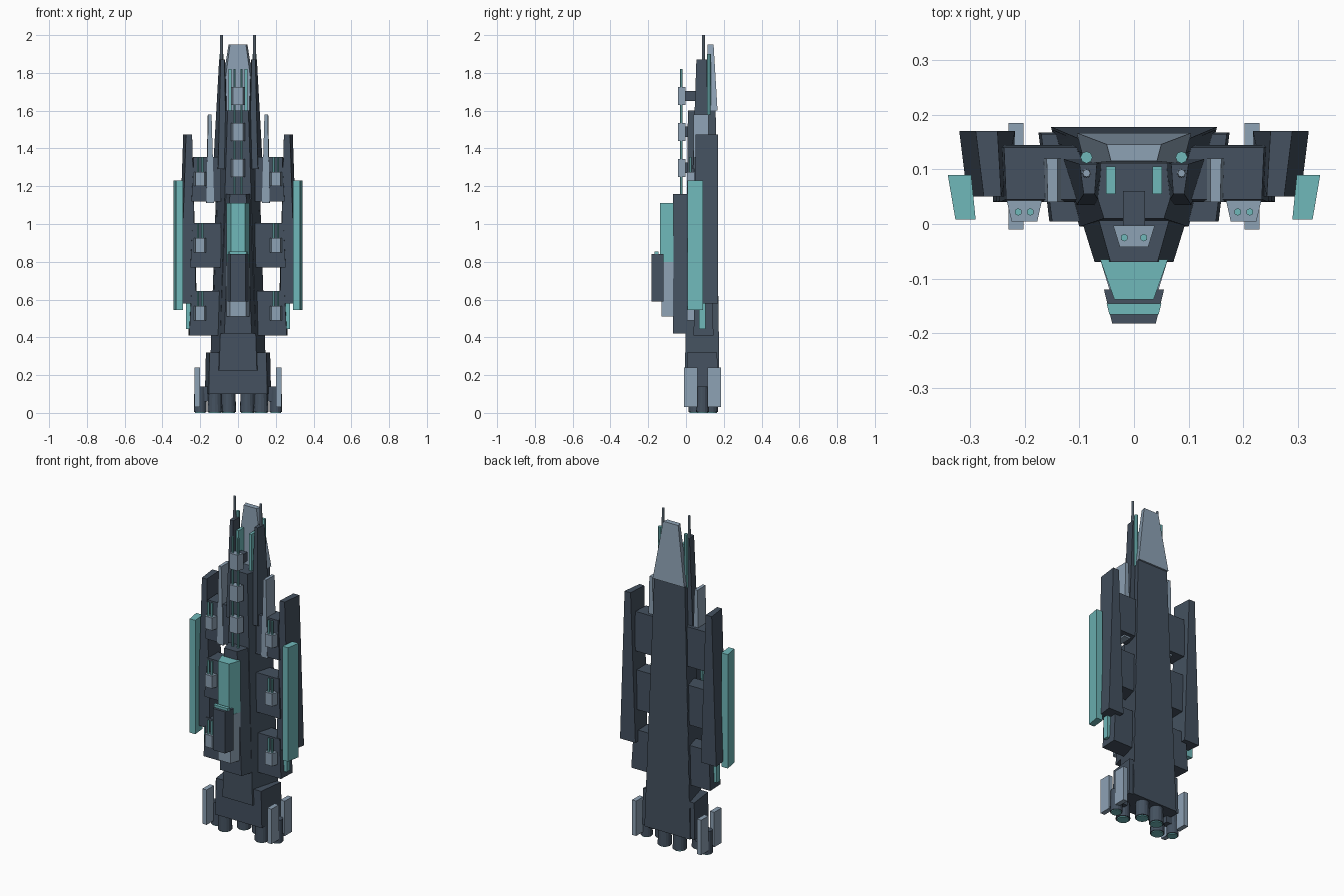
import bpy, bmesh, math

if "Cube" in bpy.data.objects:
    bpy.data.objects.remove(bpy.data.objects["Cube"])


def material(name, rgb):
    m = bpy.data.materials.new(name)
    m.diffuse_color = (*rgb, 1)
    m.use_nodes = True
    m.node_tree.nodes["Principled BSDF"].inputs["Base Color"].default_value = m.diffuse_color
    return m


SLATE = material("dark slate", (0.058, 0.082, 0.115))
GREY = material("blue grey", (0.27, 0.36, 0.46))
TEAL = material("teal", (0.16, 0.48, 0.49))


def finish(name, bm, mat, mirror):
    bmesh.ops.recalc_face_normals(bm, faces=bm.faces)
    me = bpy.data.meshes.new(name)
    bm.to_mesh(me)
    bm.free()
    me.materials.append(mat)
    ob = bpy.data.objects.new(name, me)
    bpy.context.collection.objects.link(ob)
    if mirror:
        ob.modifiers.new("mirror", 'MIRROR')
    return ob


def block(name, mat, z0, low, z1, high=None, mirror=False):
    """Tapered block; a section is (front y, x, x, back y, x, x)."""
    bm = bmesh.new()
    rings = []
    for z, (yf, f0, f1, yb, b0, b1) in ((z0, low), (z1, high or low)):
        rings.append([bm.verts.new((x, y, z)) for x, y in
                      ((f0, yf), (f1, yf), (b1, yb), (b0, yb))])
    a, b = rings
    bm.faces.new(a)
    bm.faces.new(b)
    for i in range(4):
        j = (i + 1) % 4
        bm.faces.new((a[i], a[j], b[j], b[i]))
    return finish(name, bm, mat, mirror)


def centred(name, mat, z0, low, z1, high=None):
    """Block centred on x; a section is (front y, half width, back y, half width)."""
    def full(s):
        return (s[0], -s[1], s[1], s[2], -s[3], s[3])
    return block(name, mat, z0, full(low), z1, full(high or low))


def rod(name, mat, x, y, z0, z1, r0, r1=None, sides=8):
    """Upright cylinder or cone, mirrored in x."""
    bm = bmesh.new()
    bmesh.ops.create_cone(bm, cap_ends=True, segments=sides, radius1=r0,
                          radius2=r0 if r1 is None else r1, depth=z1 - z0)
    bmesh.ops.translate(bm, verts=bm.verts, vec=(x, y, (z0 + z1) / 2))
    return finish(name, bm, mat, True)


# Main body
centred("main_hull", SLATE, 0.225, (-0.005, 0.10, 0.172, 0.148),
        1.6, (0.01, 0.055, 0.152, 0.10))
centred("back_plate", SLATE, 0.10, (0.15, 0.145, 0.178, 0.152),
        1.6, (0.13, 0.095, 0.157, 0.102))
centred("engine_housing", SLATE, 0.10, (0.005, 0.155, 0.168, 0.175),
        0.32, (0.005, 0.15, 0.165, 0.17))
centred("nose", GREY, 1.6, (0.11, 0.09, 0.167, 0.105),
        1.95, (0.115, 0.042, 0.146, 0.05))

# Keel and bridge stack on the front
centred("keel", SLATE, 0.42, (-0.07, 0.072, 0.02, 0.10),
        1.16, (-0.07, 0.043, 0.02, 0.068))
centred("bridge_base", GREY, 0.51, (-0.13, 0.042, -0.065, 0.062), 0.80)
centred("bridge_canopy", TEAL, 0.79, (-0.138, 0.036, -0.065, 0.062), 1.11)
centred("bridge_tower", SLATE, 0.59, (-0.182, 0.04, -0.12, 0.055), 0.84)
centred("bridge_window", TEAL, 0.84, (-0.166, 0.045, -0.146, 0.05), 0.855)

# Prongs with antennas, and plates between them
block("prong", SLATE, 1.29, (0.035, 0.06, 0.105, 0.12, 0.05, 0.132),
      1.87, (0.055, 0.072, 0.092, 0.11, 0.068, 0.10), True)
rod("antenna", GREY, 0.087, 0.093, 1.85, 2.0, 0.009, 0.007)
rod("sensor_rod", TEAL, 0.087, 0.122, 1.58, 1.90, 0.011)
block("prong_plate", TEAL, 1.58, (0.055, 0.034, 0.051, 0.105, 0.034, 0.051),
      1.82, None, True)

# Guns along the centre line
for i, z in enumerate((1.25, 1.44, 1.63)):
    centred(f"centre_gun_{i + 1}", GREY, z, (-0.042, 0.026, -0.003, 0.038), z + 0.095)
    centred(f"centre_gun_mount_{i + 1}", SLATE, z + 0.02, (-0.005, 0.02, 0.06, 0.02), z + 0.075)
rod("centre_gun_barrel", TEAL, 0.018, -0.025, 1.15, 1.82, 0.007, sides=6)

# Arms linking hull and side pods, each with a twin gun
for i, z in enumerate((0.41, 0.77, 1.12)):
    out = 0.258 - 0.006 * i
    block(f"pod_arm_{i + 1}", SLATE, z, (0.04, 0.09, out, 0.145, 0.09, out + 0.005),
          z + 0.235, (0.045, 0.09, out - 0.012, 0.14, 0.09, out - 0.008), True)
    block(f"side_gun_{i + 1}", GREY, z + 0.08, (0.005, 0.177, 0.224, 0.05, 0.167, 0.235),
          z + 0.155, None, True)
    for x in (0.19, 0.212):
        rod(f"side_gun_barrel_{i + 1}", TEAL, x, 0.022, z + 0.15, z + 0.235, 0.007, sides=6)

# Side pods with armour
block("side_pod", SLATE, 0.58, (0.05, 0.222, 0.305, 0.17, 0.218, 0.32),
      1.475, (0.05, 0.243, 0.275, 0.17, 0.25, 0.29), True)
block("armour_panel", TEAL, 0.545, (0.008, 0.29, 0.327, 0.09, 0.298, 0.341),
      1.23, None, True)
block("pod_light", TEAL, 0.445, (0.07, 0.25, 0.276, 0.102, 0.25, 0.276),
      0.60, None, True)
block("shoulder_fin", GREY, 1.11, (0.04, 0.126, 0.167, 0.12, 0.126, 0.170),
      1.58, (0.04, 0.14, 0.158, 0.12, 0.14, 0.160), True)

# Engines: three per side, each with a glowing disc
for i, (x, y, top, r) in enumerate(((0.05, 0.13, 0.12, 0.040),
                                    (0.122, 0.052, 0.12, 0.040),
                                    (0.2, 0.088, 0.14, 0.034))):
    rod(f"engine_{i + 1}", SLATE, x, y, 0.006, top, r, r * 0.9, 16)
    rod(f"engine_glow_{i + 1}", TEAL, x, y, 0.0, 0.007, r * 0.85, sides=16)

# Stabiliser fins in front of and behind the outer engines
for name, y0, y1 in (("front_stabiliser", -0.01, 0.06), ("back_stabiliser", 0.115, 0.185)):
    block(name, GREY, 0.03, (y0, 0.202, 0.23, y1, 0.202, 0.23), 0.24, None, True)
# Struts joining the outer engines to the housing
block("engine_strut", SLATE, 0.06, (0.065, 0.14, 0.21, 0.11, 0.14, 0.21), 0.14, None, True)
